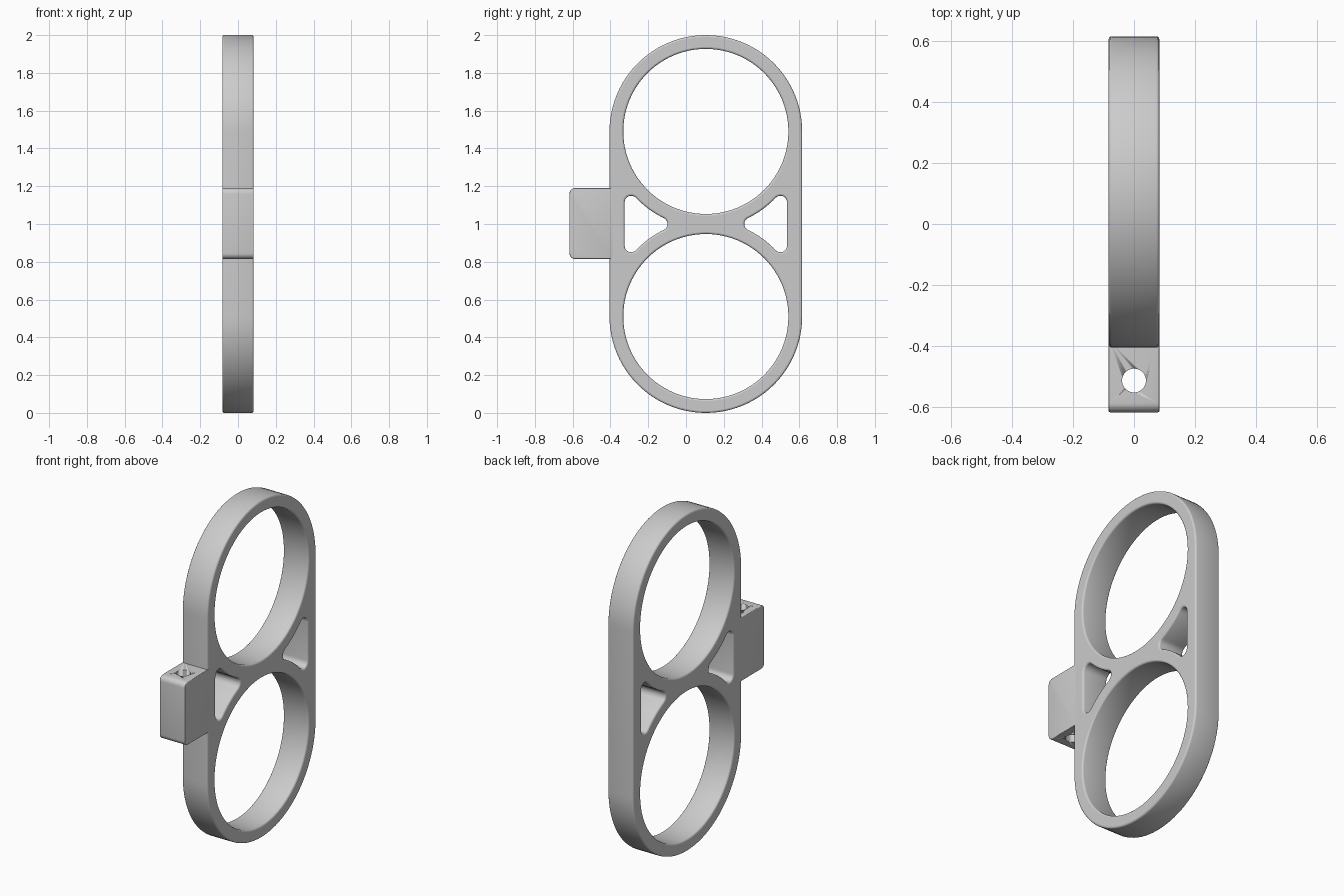
import bpy
from math import pi, sin, cos, atan2, sqrt

cube = bpy.data.objects.get("Cube")
if cube:
    bpy.data.objects.remove(cube)

HALF = 0.083              # half thickness along x
MID_Y = 0.105             # centre line of the two rings
TOP_Z, LOW_Z = 1.49, 0.51  # ring centres
OUTER, INNER = 0.51, 0.437

grey = bpy.data.materials.new("plain grey")
grey.use_nodes = True
colour = (0.6, 0.6, 0.6, 1)
grey.diffuse_color = colour
grey.node_tree.nodes["Principled BSDF"].inputs["Base Color"].default_value = colour


def arc(centre, radius, start, end, steps):
    return [(centre[0] + radius * cos(start + (end - start) * i / steps),
             centre[1] + radius * sin(start + (end - start) * i / steps))
            for i in range(steps + 1)]


def angle(a, b):
    return atan2(b[1] - a[1], b[0] - a[0])


def plate(name, outlines, edge):
    """Extrude closed (y, z) outlines along x, with softened edges."""
    curve = bpy.data.curves.new(name, "CURVE")
    curve.dimensions = "2D"
    curve.fill_mode = "BOTH"
    curve.extrude = HALF - edge
    curve.bevel_depth = edge
    curve.bevel_resolution = 2
    curve.offset = -edge
    for points in outlines:
        spline = curve.splines.new("POLY")
        spline.points.add(len(points) - 1)
        for p, (y, z) in zip(spline.points, points):
            p.co = (y, z, 0, 1)
        spline.use_cyclic_u = True
    obj = bpy.data.objects.new(name, curve)
    bpy.context.collection.objects.link(obj)
    obj.rotation_euler = (pi / 2, 0, pi / 2)
    bpy.ops.object.select_all(action="DESELECT")
    obj.select_set(True)
    bpy.context.view_layer.objects.active = obj
    bpy.ops.object.convert(target="MESH")
    obj = bpy.context.object
    bpy.ops.object.transform_apply(location=False, rotation=True, scale=False)
    obj.data.materials.clear()
    obj.data.materials.append(grey)
    bpy.ops.object.shade_smooth_by_angle(angle=pi / 5)
    return obj


# Three-sided window between the rings, with rounded corners
fillet, wall = 0.035, 0.535
ring = (MID_Y, TOP_Z)
reach = OUTER + fillet
tip = (MID_Y + sqrt(reach ** 2 - (TOP_Z - 1) ** 2), 1)
corner_y = wall - fillet
corner = (corner_y, TOP_Z - sqrt(reach ** 2 - (corner_y - MID_Y) ** 2))
upper = arc(corner, fillet, 0, angle(corner, ring), 8)
upper += arc(ring, OUTER, angle(ring, corner), angle(ring, tip), 10)[1:-1]
upper += arc(tip, fillet, angle(tip, ring), pi, 6)
back_window = upper + [(y, 2 - z) for y, z in reversed(upper[:-1])]
front_window = [(2 * MID_Y - y, z) for y, z in back_window]

# Double ring frame
outline = arc(ring, OUTER, 0, pi, 48) + arc((MID_Y, LOW_Z), OUTER, pi, 2 * pi, 48)
holes = [arc((MID_Y, z), INNER, 0, 2 * pi, 96)[:-1] for z in (TOP_Z, LOW_Z)]
plate("double_ring_frame", [outline, *holes, front_window, back_window], 0.01)

# Mounting tab with rounded outer corners
low, high, front, root, r = 0.815, 1.19, -0.617, -0.385, 0.03
tab_outline = [(root, low), (root, high)]
tab_outline += arc((front + r, high - r), r, pi / 2, pi, 6)
tab_outline += arc((front + r, low + r), r, pi, 1.5 * pi, 6)
tab = plate("mounting_tab", [tab_outline], 0.004)

# Vertical bolt hole through the tab
bpy.ops.mesh.primitive_cylinder_add(vertices=40, radius=0.039, depth=1,
                                    location=(0, -0.513, 1))
cutter = bpy.context.object
cutter.name = "bolt_hole_cutter"
cutter.data.materials.append(grey)
bpy.ops.object.shade_smooth_by_angle()

# Weld the tab so the cut is clean
weld = tab.modifiers.new("weld", "WELD")
weld.merge_threshold = 0.0001
cut = tab.modifiers.new("bolt_hole", "BOOLEAN")
cut.operation = "DIFFERENCE"
cut.solver = "EXACT"
cut.object = cutter
bpy.context.view_layer.objects.active = tab
for modifier in ("weld", "bolt_hole"):
    bpy.ops.object.modifier_move_to_index(modifier=modifier,
                                          index=0 if modifier == "weld" else 1)
    bpy.ops.object.modifier_apply(modifier=modifier)
bpy.data.objects.remove(cutter)
